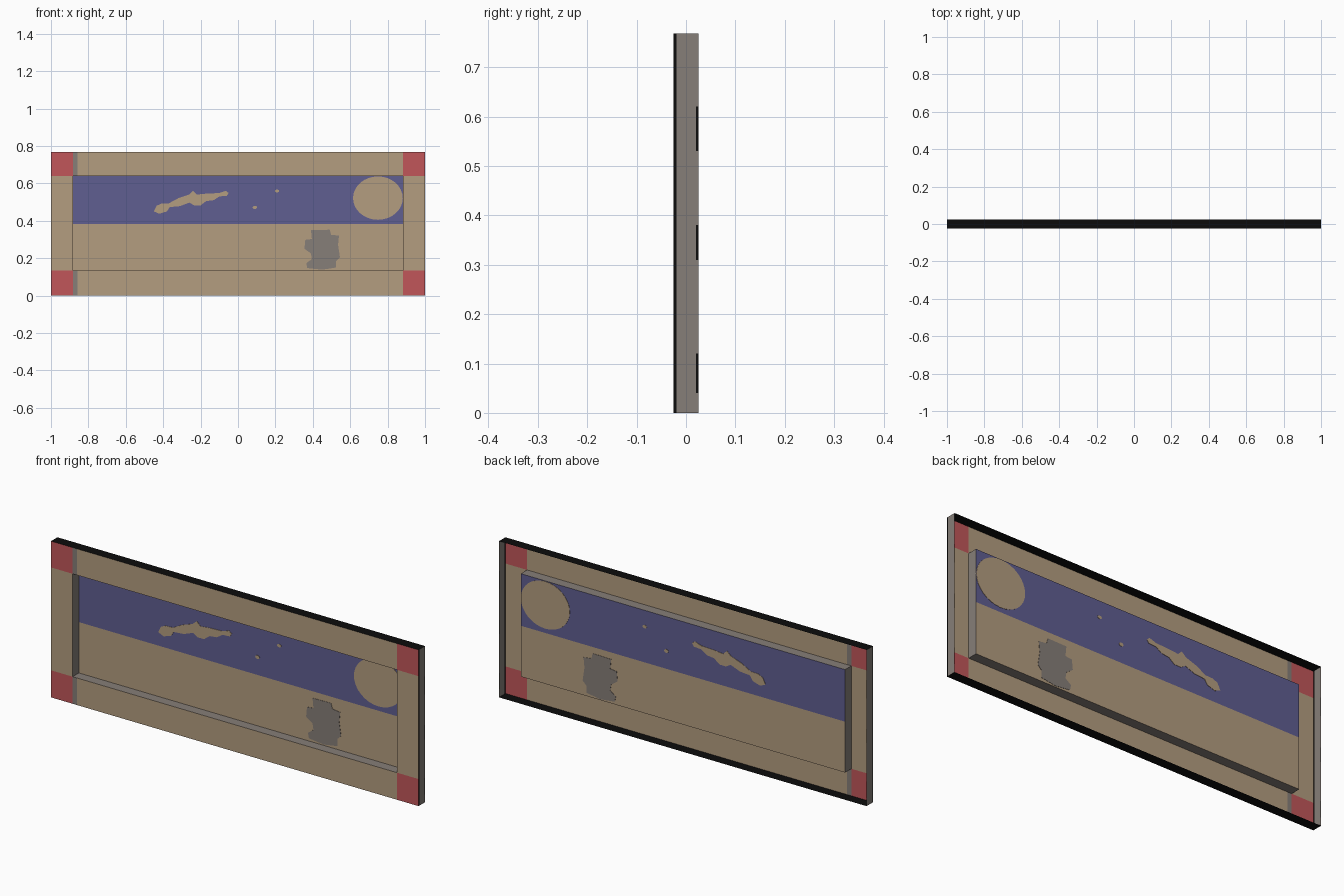
import bpy, bmesh, math
from mathutils import Vector

if "Cube" in bpy.data.objects:
    bpy.data.objects.remove(bpy.data.objects["Cube"])

def lin(c):
    c /= 255
    return c / 12.92 if c <= 0.04045 else ((c + 0.055) / 1.055) ** 2.4

def mat(name, r, g, b):
    m = bpy.data.materials.new(name)
    m.diffuse_color = (lin(r), lin(g), lin(b), 1)
    m.use_nodes = True
    m.node_tree.nodes["Principled BSDF"].inputs["Base Color"].default_value = m.diffuse_color
    return m

MATS = [mat("tan", 180, 157, 128), mat("blue", 96, 94, 145), mat("red", 193, 86, 90),
        mat("grey", 134, 126, 120), mat("black", 12, 12, 12)]
TAN, BLUE, RED, GREY, BLACK = range(5)

# Main dimensions: half width, height, half depth, opening, panel depth
W, H, D = 1.0, 0.768, 0.025
OX, Z0, Z1 = 0.882, 0.133, 0.639
PY = 0.0235

def finish(bm, name):
    me = bpy.data.meshes.new(name)
    bm.to_mesh(me)
    bm.free()
    for m in MATS:
        me.materials.append(m)
    ob = bpy.data.objects.new(name, me)
    bpy.context.collection.objects.link(ob)
    return ob

def sheet(bm, us, vs, place, normal, colour):
    """Grid of quads; place(u, v) gives the point, colour(u, v) the material or None for a hole."""
    for u0, u1 in zip(us, us[1:]):
        for v0, v1 in zip(vs, vs[1:]):
            c = colour((u0 + u1) / 2, (v0 + v1) / 2)
            if c is None:
                continue
            f = bm.faces.new([bm.verts.new(place(u, v)) for u, v in
                              ((u0, v0), (u1, v0), (u1, v1), (u0, v1))])
            f.normal_update()
            if f.normal.dot(Vector(normal)) < 0:
                f.normal_flip()
            f.material_index = c

# Frame face: red corners, tan rails, grey stains beside the left corners
def frame_colour(x, z):
    rail = z < Z0 or z > Z1
    if abs(x) > OX:
        return RED if rail else TAN
    if not rail:
        return None
    return GREY if x < -0.858 else TAN

bm = bmesh.new()
sheet(bm, [-W, -OX, -0.858, OX, W], [0, Z0, Z1, H],
      lambda x, z: (x, -D, z), (0, -1, 0), frame_colour)
bmesh.ops.remove_doubles(bm, verts=bm.verts, dist=1e-5)
finish(bm, "frame_face")

# Outer rim: black top and bottom, grey ends with worn black edges, open back
def end_colour(y, z):
    if y < -0.019:
        return BLACK
    if y > 0.02 and (0.04 < z < 0.12 or 0.31 < z < 0.38 or 0.53 < z < 0.62):
        return BLACK
    return GREY

bm = bmesh.new()
for z, n in ((0, -1), (H, 1)):
    sheet(bm, [-W, W], [-D, D], lambda x, y: (x, y, z), (0, 0, n), lambda u, v: BLACK)
for s in (-1, 1):
    sheet(bm, [-D, -0.019, 0.02, D], [0, 0.04, 0.12, 0.31, 0.38, 0.53, 0.62, H],
          lambda y, z: (s * W, y, z), (s, 0, 0), end_colour)
finish(bm, "outer_rim")

# Recess walls between the frame face and the panel
bm = bmesh.new()
for z, n in ((Z0, 1), (Z1, -1)):
    sheet(bm, [-OX, OX], [-D, PY], lambda x, y: (x, y, z), (0, 0, n), lambda u, v: GREY)
for s in (-1, 1):
    sheet(bm, [-D, PY], [Z0, Z1], lambda y, z: (s * OX, y, z), (-s, 0, 0), lambda u, v: GREY)
finish(bm, "recess_walls")

# Recessed panel: blue above, tan below
bm = bmesh.new()
sheet(bm, [-OX, OX], [Z0, 0.383, Z1], lambda x, z: (x, PY, z), (0, -1, 0),
      lambda x, z: BLUE if z > 0.383 else TAN)
finish(bm, "panel")

# Painted shapes: thin plates passing through the panel, seen from both sides
def plate(name, pts, colour, t=0.0015):
    bm = bmesh.new()
    f = bm.faces.new([bm.verts.new((x, PY - t, z)) for x, z in pts])
    r = bmesh.ops.extrude_face_region(bm, geom=[f])
    bmesh.ops.translate(bm, vec=(0, 2 * t, 0),
                        verts=[v for v in r["geom"] if isinstance(v, bmesh.types.BMVert)])
    bmesh.ops.recalc_face_normals(bm, faces=bm.faces)
    for f in bm.faces:
        f.material_index = colour
    finish(bm, name)

def oval(cx, cz, rx, rz, n=32):
    return [(cx + rx * math.cos(2 * math.pi * i / n), cz + rz * math.sin(2 * math.pi * i / n))
            for i in range(n)]

plate("round_spot", oval(0.748, 0.521, 0.133, 0.116), TAN)
plate("small_dot_upper", oval(0.208, 0.559, 0.012, 0.008, 10), TAN)
plate("small_dot_lower", oval(0.09, 0.471, 0.012, 0.009, 10), TAN)

plate("streak", [(-0.45, 0.45), (-0.42, 0.437), (-0.38, 0.45), (-0.365, 0.473), (-0.31, 0.478),
                 (-0.26, 0.497), (-0.235, 0.482), (-0.2, 0.482), (-0.17, 0.505), (-0.13, 0.51),
                 (-0.1, 0.53), (-0.06, 0.533), (-0.05, 0.548), (-0.065, 0.56), (-0.1, 0.548),
                 (-0.17, 0.545), (-0.22, 0.54), (-0.24, 0.56), (-0.262, 0.54), (-0.32, 0.52),
                 (-0.37, 0.493), (-0.41, 0.492), (-0.435, 0.48)], TAN)

plate("grey_patch", [(0.39, 0.35), (0.49, 0.352), (0.498, 0.325), (0.54, 0.32), (0.535, 0.27),
                     (0.545, 0.205), (0.525, 0.185), (0.525, 0.15), (0.45, 0.138), (0.37, 0.147),
                     (0.365, 0.173), (0.395, 0.195), (0.39, 0.225), (0.355, 0.25),
                     (0.36, 0.298), (0.395, 0.302)], GREY)
